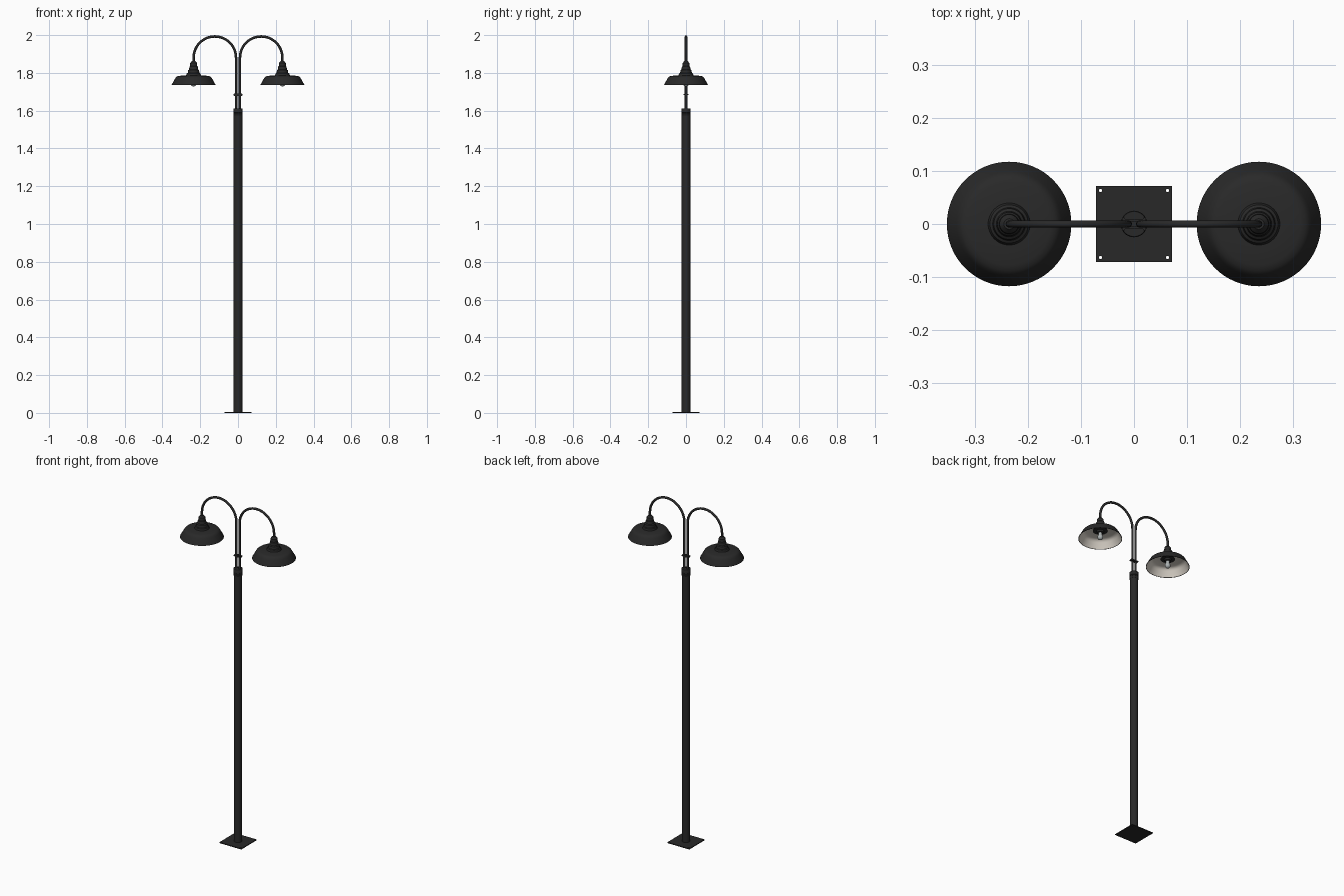
import bpy, bmesh, math

if "Cube" in bpy.data.objects:
    bpy.data.objects.remove(bpy.data.objects["Cube"])


def material(name, rgb):
    m = bpy.data.materials.new(name)
    m.diffuse_color = (*rgb, 1)
    m.use_nodes = True
    m.node_tree.nodes["Principled BSDF"].inputs["Base Color"].default_value = m.diffuse_color
    return m


BLACK = material("black_metal", (0.022, 0.022, 0.022))
CREAM = material("cream_enamel", (0.72, 0.67, 0.60))
GLASS = material("grey_glass", (0.42, 0.45, 0.45))


def finish(ob, angle=35):
    bpy.ops.object.select_all(action='DESELECT')
    ob.select_set(True)
    bpy.context.view_layer.objects.active = ob
    bpy.ops.object.shade_smooth_by_angle(angle=math.radians(angle))
    return ob


def from_bmesh(name, bm, mats):
    me = bpy.data.meshes.new(name)
    bmesh.ops.recalc_face_normals(bm, faces=bm.faces[:])
    bm.to_mesh(me)
    bm.free()
    for m in mats:
        me.materials.append(m)
    ob = bpy.data.objects.new(name, me)
    bpy.context.collection.objects.link(ob)
    return ob


def lathe(name, profile, mats, x=0, y=0, steps=48, second=()):
    """Revolve (r, z) points about a vertical axis; segments in `second` get material 1."""
    bm = bmesh.new()
    rings = []
    for r, z in profile:
        n = steps if r > 0 else 1
        rings.append([bm.verts.new((x + r * math.cos(2 * math.pi * i / steps),
                                    y + r * math.sin(2 * math.pi * i / steps), z)) for i in range(n)])
    for k in range(len(rings) - 1):
        a, b = rings[k], rings[k + 1]
        for i in range(steps):
            j = (i + 1) % steps
            quad = [a[i % len(a)], a[j % len(a)], b[j % len(b)], b[i % len(b)]]
            f = bm.faces.new(list(dict.fromkeys(quad)))
            f.material_index = 1 if k in second else 0
    return finish(from_bmesh(name, bm, mats))


def box(name, size, loc, bevel=0.0):
    bm = bmesh.new()
    bmesh.ops.create_cube(bm, size=1)
    for v in bm.verts:
        v.co = [c * s + l for c, s, l in zip(v.co, size, loc)]
    if bevel:
        bmesh.ops.bevel(bm, geom=bm.edges[:], offset=bevel, segments=2, affect='EDGES')
    return finish(from_bmesh(name, bm, [BLACK]))


def tube(name, points, radius):
    cu = bpy.data.curves.new(name, 'CURVE')
    cu.dimensions = '3D'
    cu.bevel_depth, cu.bevel_resolution, cu.use_fill_caps = radius, 4, True
    sp = cu.splines.new('POLY')
    sp.points.add(len(points) - 1)
    for p, co in zip(sp.points, points):
        p.co = (*co, 1)
    cu.materials.append(BLACK)
    ob = bpy.data.objects.new(name, cu)
    bpy.context.collection.objects.link(ob)
    bpy.ops.object.select_all(action='DESELECT')
    ob.select_set(True)
    bpy.context.view_layer.objects.active = ob
    bpy.ops.object.convert(target='MESH')
    return finish(bpy.context.object)


# Base plate with four bolt holes
plate = box("base_plate", (0.143, 0.143, 0.005), (0, 0, 0.0025))
bm = bmesh.new()
for sx in (-1, 1):
    for sy in (-1, 1):
        geo = bmesh.ops.create_cone(bm, cap_ends=True, segments=16, radius1=0.003, radius2=0.003, depth=0.03)
        bmesh.ops.translate(bm, verts=geo["verts"], vec=(sx * 0.063, sy * 0.063, 0.0025))
cutter = from_bmesh("hole_cutter", bm, [BLACK])
mod = plate.modifiers.new("holes", 'BOOLEAN')
mod.operation, mod.object, mod.solver = 'DIFFERENCE', cutter, 'EXACT'
bpy.ops.object.select_all(action='DESELECT')
bpy.context.view_layer.objects.active = plate
plate.select_set(True)
bpy.ops.object.modifier_apply(modifier="holes")
bpy.data.objects.remove(cutter)

# Main pole and the cap that carries the arms
lathe("pole", [(0, 0.004), (0.0225, 0.004), (0.0225, 1.59), (0, 1.59)], [BLACK])
lathe("pole_cap", [(0, 1.572), (0.0235, 1.572), (0.0245, 1.574), (0.0245, 1.583), (0.0225, 1.585),
                   (0.0225, 1.588), (0.025, 1.59), (0.025, 1.609), (0.0235, 1.612), (0, 1.612)], [BLACK])

# Clamp holding the two arm tubes together
box("arm_clamp", (0.046, 0.018, 0.013), (0, 0, 1.685), 0.003)
for s in (-1, 1):
    box("clamp_bolt", (0.006, 0.024, 0.006), (s * 0.0195, 0, 1.685), 0.001)

ARM_X, LAMP_X, ARC_Z = 0.0105, 0.235, 1.8805
R = (LAMP_X - ARM_X) / 2
for s, side in ((-1, "left"), (1, "right")):
    # Gooseneck arm
    arc = [(s * (ARM_X + R - R * math.cos(math.pi * i / 32)), 0, ARC_Z + R * math.sin(math.pi * i / 32))
           for i in range(33)]
    tube(side + "_arm", [(s * ARM_X, 0, 1.60)] + arc + [(s * LAMP_X, 0, 1.845)], 0.0067)

    # Stepped neck above the shade
    lathe(side + "_lamp_neck", [(0, 1.862), (0.010, 1.862), (0.014, 1.857), (0.018, 1.852), (0.019, 1.836),
                                (0.022, 1.833), (0.024, 1.818), (0.029, 1.814), (0.031, 1.800),
                                (0.036, 1.797), (0.040, 1.786), (0.040, 1.782), (0, 1.782)],
          [BLACK], x=s * LAMP_X)

    # Shade: black outside, cream inside
    lathe(side + "_shade", [(0, 1.788), (0.045, 1.787), (0.078, 1.784), (0.088, 1.781), (0.095, 1.775),
                            (0.099, 1.768), (0.1165, 1.737), (0.1172, 1.735), (0.1150, 1.735),
                            (0.097, 1.766), (0.092, 1.773), (0.086, 1.778), (0.077, 1.781),
                            (0.045, 1.783), (0, 1.784)],
          [BLACK, CREAM], x=s * LAMP_X, steps=64, second=range(8, 14))

    # Socket and bulb
    lathe(side + "_socket", [(0, 1.784), (0.020, 1.784), (0.018, 1.772), (0.012, 1.770), (0, 1.770)],
          [BLACK], x=s * LAMP_X, steps=24)
    bulb = [(0, 1.773), (0.009, 1.773), (0.010, 1.764)]
    bulb += [(0.0155 * math.cos(a), 1.7435 + 0.0155 * math.sin(a))
             for a in [math.radians(40 - 13 * i) for i in range(10)]] + [(0, 1.728)]
    lathe(side + "_bulb", bulb, [GLASS], x=s * LAMP_X, steps=24)
